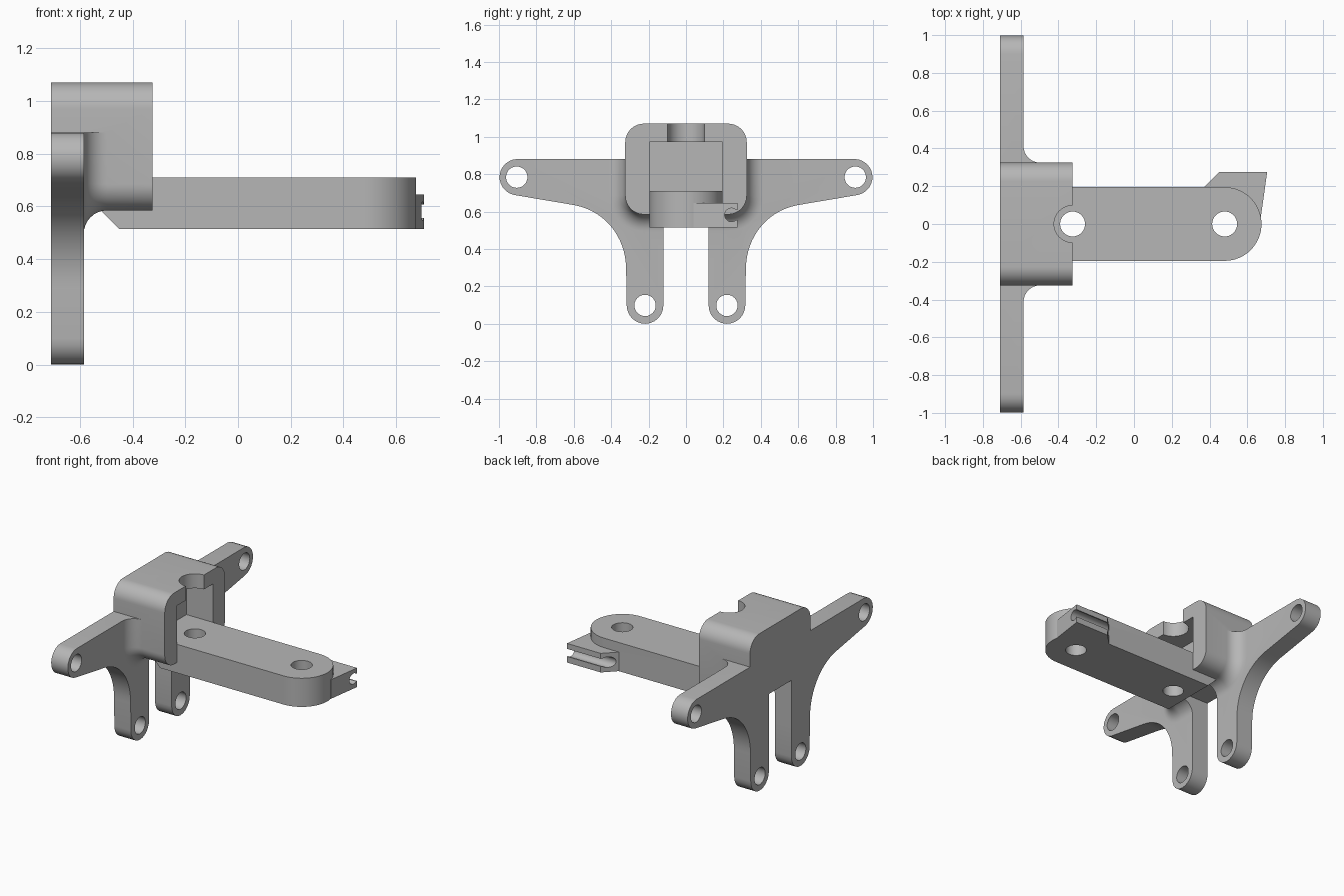
import bpy, bmesh, math
from mathutils import Vector
from mathutils.geometry import interpolate_bezier

if "Cube" in bpy.data.objects:
    bpy.data.objects.remove(bpy.data.objects["Cube"])

grey = bpy.data.materials.new("light grey")
grey.diffuse_color = (0.47, 0.47, 0.47, 1)
grey.use_nodes = True
grey.node_tree.nodes["Principled BSDF"].inputs["Base Color"].default_value = grey.diffuse_color


def place(axis, p, d):
    """Put a 2D profile point at depth d along x or z."""
    return (d, p[0], p[1]) if axis == "x" else (p[0], p[1], d)


def loft(name, axis, rings):
    """Closed solid through rings of (depth, points)."""
    bm = bmesh.new()
    loops = [[bm.verts.new(place(axis, p, d)) for p in pts] for d, pts in rings]
    n = len(loops[0])
    for a, b in zip(loops, loops[1:]):
        for i in range(n):
            j = (i + 1) % n
            bm.faces.new((a[i], a[j], b[j], b[i]))
    bm.faces.new(loops[0][::-1])
    bm.faces.new(loops[-1])
    bmesh.ops.recalc_face_normals(bm, faces=bm.faces)
    me = bpy.data.meshes.new(name)
    bm.to_mesh(me)
    bm.free()
    me.materials.append(grey)
    ob = bpy.data.objects.new(name, me)
    bpy.context.collection.objects.link(ob)
    return ob


def prism(name, axis, pts, a, b):
    return loft(name, axis, [(a, pts), (b, pts)])


def arc(cx, cy, r, a0, a1, n=12):
    return [(cx + r * math.cos(math.radians(a0 + (a1 - a0) * i / n)),
             cy + r * math.sin(math.radians(a0 + (a1 - a0) * i / n))) for i in range(n + 1)]


def circle(cx, cy, r):
    return arc(cx, cy, r, 0, 360, 48)[:-1]


def rect(x0, x1, y0, y1):
    return [(x0, y0), (x1, y0), (x1, y1), (x0, y1)]


def combine(ob, other, op):
    """Boolean another solid into ob, then discard it."""
    m = ob.modifiers.new("bool", "BOOLEAN")
    m.operation, m.object, m.solver = op, other, "EXACT"
    bpy.context.view_layer.objects.active = ob
    bpy.ops.object.modifier_apply(modifier=m.name)
    bpy.data.objects.remove(other)


def block_outline(grow):
    """Rounded block section, grown outward by an offset."""
    r = 0.1 + grow
    return (arc(0.225, 0.97, r, 0, 90) + arc(-0.225, 0.97, r, 90, 180)
            + arc(-0.225, 0.685, r, 180, 270) + arc(0.225, 0.685, r, 270, 360))


# mounting plate outline: side arm, sweeping web and leg, mirrored
web = interpolate_bezier(Vector((0.60, 0.635)), Vector((0.43, 0.605)),
                         Vector((0.32, 0.46)), Vector((0.32, 0.29)), 16)
half = (arc(0.9, 0.784, 0.097, 90, -80) + [(p[0], p[1]) for p in web]
        + arc(0.219, 0.098, 0.098, 0, -180) + [(0.121, 0.62)])
plate_outline = half + [(-y, z) for y, z in reversed(half)]
bracket = prism("bracket", "x", plate_outline, -0.71, -0.585)

# head block and its fillet against the plate
combine(bracket, prism("block", "x", block_outline(0), -0.71, -0.325), "UNION")
R = 0.088
rings = [(-0.65, block_outline(R))]
for i in range(9):
    a = math.radians(90 * i / 8)
    rings.append((-0.585 + R * (1 - math.cos(a)), block_outline(R * (1 - math.sin(a)))))
fillet = loft("fillet", "x", rings)
combine(fillet, prism("limit", "x", plate_outline, -0.75, -0.4), "INTERSECT")
combine(bracket, fillet, "UNION")

# slot between legs, pocket in the block, half-round notch above it
combine(bracket, prism("slot", "x", rect(-0.121, 0.121, 0.3, 0.62), -0.8, -0.5), "DIFFERENCE")
combine(bracket, prism("pocket", "x", rect(-0.195, 0.195, 0.65, 0.972), -0.525, -0.2), "DIFFERENCE")
combine(bracket, prism("notch", "z", circle(-0.325, 0, 0.098), 0.9, 1.2), "DIFFERENCE")

# mounting holes
for s in (-1, 1):
    for y, z in ((0.905, 0.784), (0.219, 0.098)):
        combine(bracket, prism("hole", "x", circle(s * y, z, 0.057), -0.8, -0.5), "DIFFERENCE")

# long arm with rounded tip and chamfered tail
arm = prism("arm", "z", [(-0.555, -0.195)] + arc(0.48, 0, 0.195, -90, 90, 32)
            + [(-0.555, 0.195)], 0.515, 0.71)
bm = bmesh.new()
bm.from_mesh(arm.data)
cut = bmesh.ops.bisect_plane(bm, geom=bm.verts[:] + bm.edges[:] + bm.faces[:],
                             plane_co=(-0.45, 0, 0.515), plane_no=(-1, 0, -1), clear_outer=True)
bmesh.ops.holes_fill(bm, edges=[e for e in bm.edges if e.is_boundary])
bmesh.ops.recalc_face_normals(bm, faces=bm.faces)
bm.to_mesh(arm.data)
bm.free()

# grooved side clip at the tip
clip = prism("clip", "z", [(0.3, 0.1), (0.37, 0.195), (0.45, 0.275), (0.705, 0.275),
                           (0.672, 0.04), (0.5, 0.0)], 0.515, 0.645)
combine(clip, prism("groove", "x", circle(0.243, 0.582, 0.036), 0.2, 0.9), "DIFFERENCE")
combine(clip, prism("mouth", "x", rect(0.245, 0.3, 0.556, 0.608), 0.2, 0.9), "DIFFERENCE")
combine(arm, clip, "UNION")
combine(bracket, arm, "UNION")

# vertical screw holes in the arm
for x in (-0.325, 0.48):
    combine(bracket, prism("hole", "z", circle(x, 0, 0.066), 0.4, 0.85), "DIFFERENCE")

bpy.ops.object.select_all(action="DESELECT")
bracket.select_set(True)
bpy.context.view_layer.objects.active = bracket
bpy.ops.object.shade_smooth_by_angle(angle=math.radians(30))
